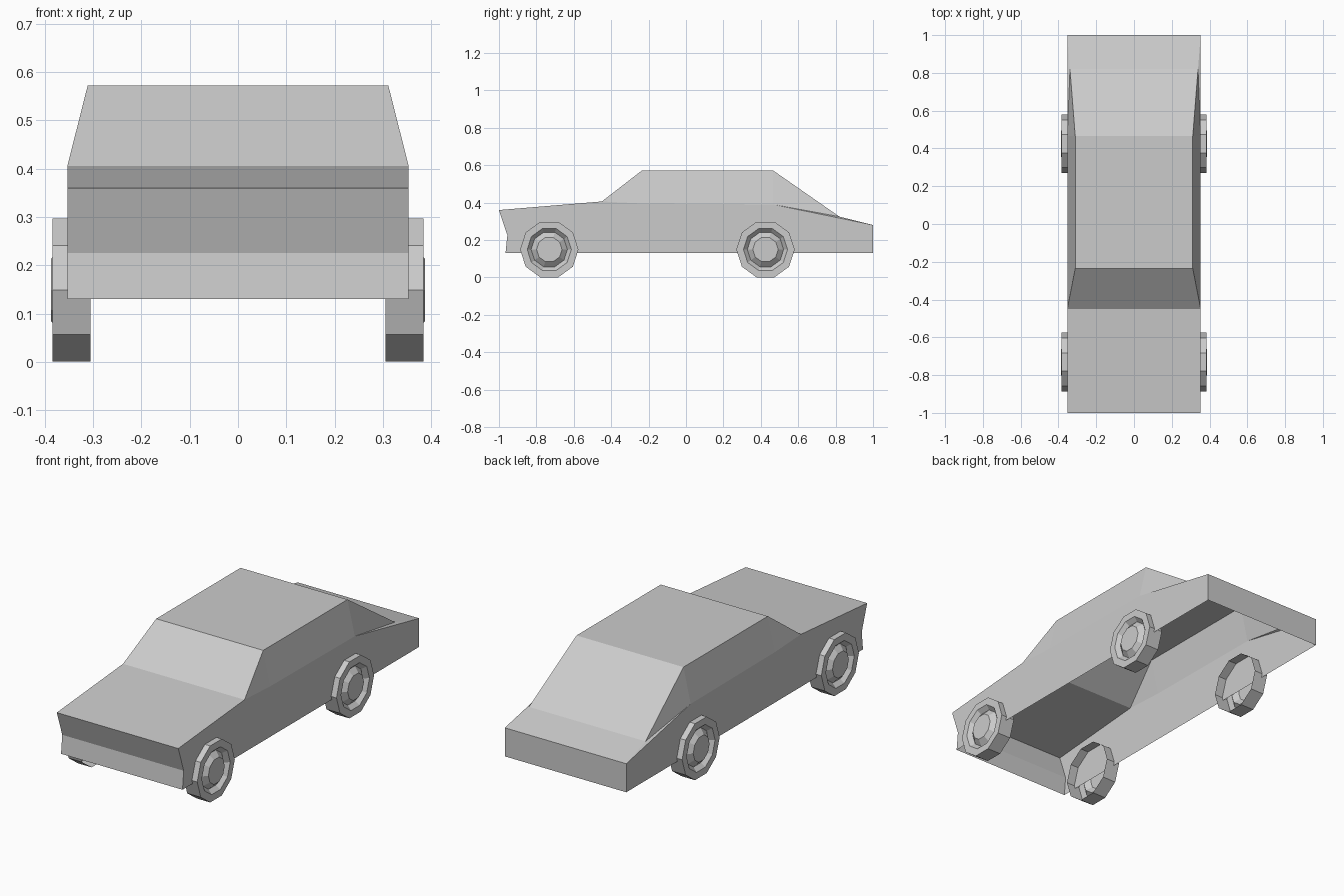
import bpy, bmesh
from math import sin, cos, tau

if "Cube" in bpy.data.objects:
    bpy.data.objects.remove(bpy.data.objects["Cube"])

HALF = 0.353


def finish(name, bm):
    mesh = bpy.data.meshes.new(name)
    bm.to_mesh(mesh)
    bm.free()
    obj = bpy.data.objects.new(name, mesh)
    bpy.context.collection.objects.link(obj)
    return obj


# Car body: open-bottomed shell, outline points are (half width, y, z)
outline = [
    (HALF, -0.965, 0.13), (HALF, -0.955, 0.226), (HALF, -1.0, 0.36),
    (HALF, -0.45, 0.406), (0.311, -0.235, 0.572), (0.311, 0.465, 0.572),
    (0.339, 0.82, 0.325), (HALF, 1.0, 0.28), (HALF, 1.0, 0.13),
]
belt = [(HALF, -0.235, 0.395), (HALF, 0.465, 0.39)]

bm = bmesh.new()
sides = {}
for s in (1, -1):
    o = [bm.verts.new((s * x, y, z)) for x, y, z in outline]
    b = [bm.verts.new((s * x, y, z)) for x, y, z in belt]
    sides[s] = o
    # Lower door panel, then the leaning upper panels
    panels = [
        [o[0], o[1], o[2], o[3], b[0], b[1], o[7], o[8]],
        [o[3], o[4], b[0]],
        [b[0], o[4], o[5], b[1]],
        [b[1], o[5], o[6]],
        [b[1], o[6], o[7]],
    ]
    for p in panels:
        bm.faces.new(p)
# Bumper, bonnet, windscreen, roof, rear window, boot and tail
r, l = sides[1], sides[-1]
for i in range(len(outline) - 1):
    bm.faces.new((r[i], r[i + 1], l[i + 1], l[i]))
bmesh.ops.recalc_face_normals(bm, faces=bm.faces)
finish("car_body", bm)


# Wheels: ten-sided tread, flat sidewall, sunken rim and raised hub cap
wheel_rings = [(0.156, 0.305), (0.156, 0.384), (0.118, 0.384),
               (0.097, 0.362), (0.068, 0.387)]


def wheel(name, side, yc, zc=0.149, n=10):
    bm = bmesh.new()
    rings = [[bm.verts.new((side * x, yc + rad * cos(tau * k / n),
                            zc + rad * sin(tau * k / n))) for k in range(n)]
             for rad, x in wheel_rings]
    for a, b in zip(rings, rings[1:]):
        for k in range(n):
            j = (k + 1) % n
            f = [a[k], a[j], b[j], b[k]]
            bm.faces.new(f if side > 0 else f[::-1])
    bm.faces.new(rings[-1] if side > 0 else rings[-1][::-1])
    return finish(name, bm)


for end, y in (("front", -0.731), ("rear", 0.425)):
    for label, s in (("right", 1), ("left", -1)):
        wheel(f"{end}_{label}_wheel", s, y)
